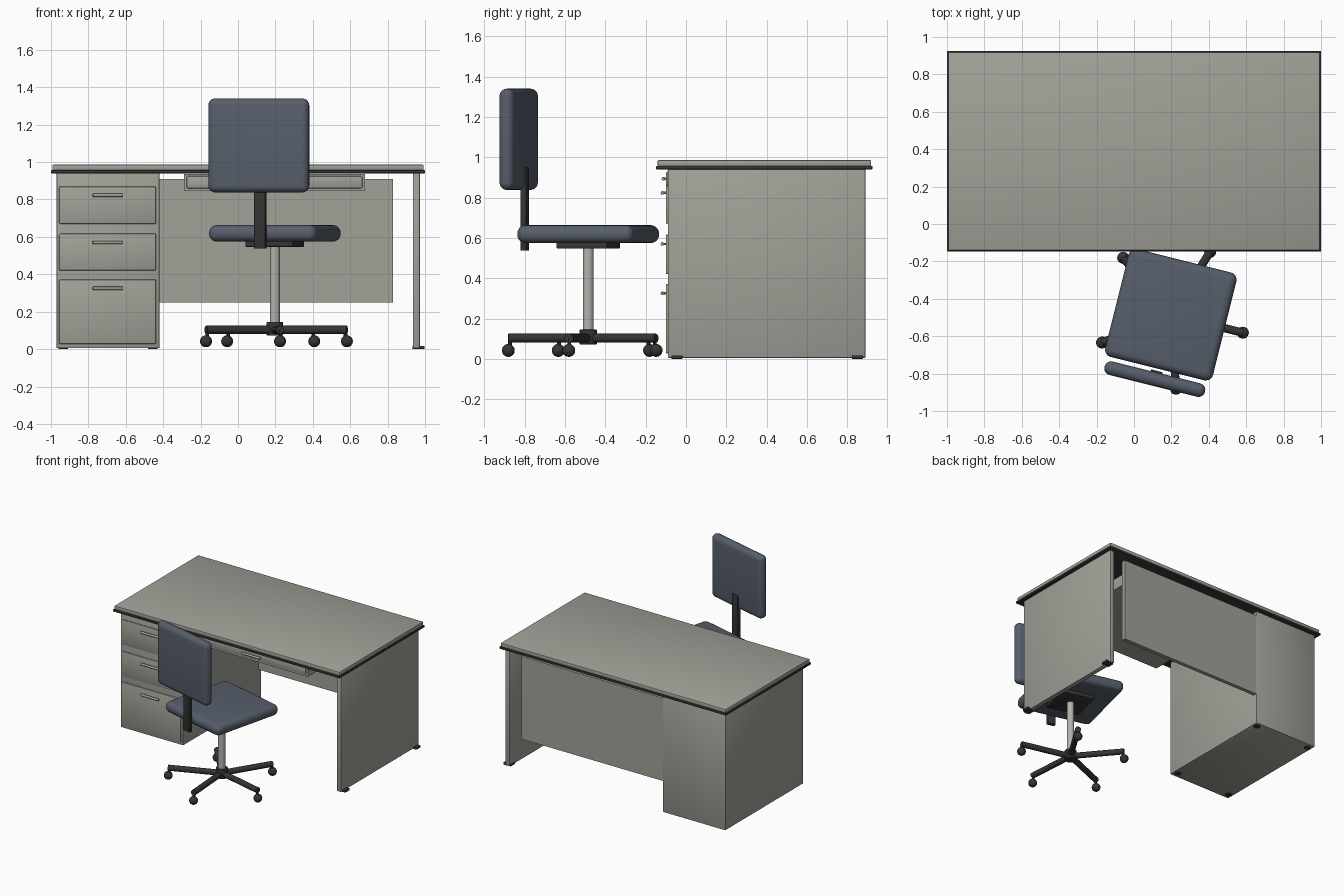
import bpy
import math
from mathutils import Matrix, Vector

if "Cube" in bpy.data.objects:
    bpy.data.objects.remove(bpy.data.objects["Cube"], do_unlink=True)


def material(name, r, g, b):
    m = bpy.data.materials.new(name)
    m.use_nodes = True
    m.diffuse_color = (r, g, b, 1)
    bsdf = m.node_tree.nodes["Principled BSDF"]
    bsdf.inputs["Base Color"].default_value = (r, g, b, 1)
    bsdf.inputs["Roughness"].default_value = 0.7
    return m


BEIGE = material("warm_grey_panel", 0.36, 0.36, 0.32)
BLACK = material("black_plastic", 0.035, 0.035, 0.034)
FABRIC = material("blue_grey_fabric", 0.095, 0.113, 0.147)
STEEL = material("pale_metal", 0.46, 0.45, 0.42)


def finish(name, mat, bevel=0, segments=2):
    ob = bpy.context.object
    ob.name = name
    ob.data.materials.append(mat)
    if bevel:
        mod = ob.modifiers.new("rounded_edges", "BEVEL")
        mod.width = bevel
        mod.segments = segments
        bpy.ops.object.modifier_apply(modifier=mod.name)
    bpy.ops.object.shade_smooth_by_angle(angle=math.radians(35))
    return ob


def box(name, mat, x, y, z, bevel=0, segments=2):
    """Box from (min, max) ranges."""
    centre = [(r[0] + r[1]) / 2 for r in (x, y, z)]
    bpy.ops.mesh.primitive_cube_add(size=1, location=centre)
    ob = bpy.context.object
    ob.scale = [r[1] - r[0] for r in (x, y, z)]
    bpy.ops.object.transform_apply(location=False, rotation=False, scale=True)
    return finish(name, mat, bevel, segments)


def rod(name, mat, start, end, radius, sides=16, bevel=0):
    a, b = Vector(start), Vector(end)
    bpy.ops.mesh.primitive_cylinder_add(
        vertices=sides, radius=radius, depth=(b - a).length, location=(a + b) / 2,
        rotation=(b - a).to_track_quat("Z", "Y").to_euler())
    return finish(name, mat, bevel)


# Desk top: pale slab on a slightly wider dark edging
box("top_edging", BLACK, (-1, 1), (-0.148, 0.925), (0.94, 0.957), 0.004)
box("desk_top", BEIGE, (-0.993, 0.993), (-0.141, 0.918), (0.955, 0.986), 0.006)

# Desk body
DEPTH = (-0.09, 0.89)
box("drawer_pedestal", BEIGE, (-0.97, -0.42), DEPTH, (0.005, 0.945), 0.004)
box("side_panel", BEIGE, (0.935, 0.972), DEPTH, (0.005, 0.945), 0.004)
box("modesty_panel", BEIGE, (-0.425, 0.83), (0.855, 0.885), (0.25, 0.91))


def handle(name, x, z, y):
    rod(name, BEIGE, (x - 0.08, y - 0.02, z), (x + 0.08, y - 0.02, z), 0.009, 12, 0.003)
    for i, dx in enumerate((-0.06, 0.06)):
        rod(f"{name}_post_{i + 1}", BEIGE, (x + dx, y - 0.02, z), (x + dx, y, z), 0.006, 8)


# Pedestal drawers
for i, (low, high) in enumerate(((0.67, 0.87), (0.42, 0.617), (0.027, 0.372))):
    box(f"drawer_front_{i + 1}", BEIGE, (-0.957, -0.438), (-0.1, -0.085), (low, high), 0.007)
    handle(f"drawer_handle_{i + 1}", -0.697, high - 0.047, -0.097)

# Shallow pencil drawer under the top
box("centre_drawer", BEIGE, (-0.29, 0.68), (-0.092, 0.68), (0.847, 0.935))
box("centre_drawer_front", BEIGE, (-0.275, 0.665), (-0.1, -0.085), (0.86, 0.925), 0.006)
handle("centre_drawer_handle", 0.195, 0.893, -0.092)

# Levelling feet
for i, y in enumerate((-0.045, 0.85)):
    box(f"side_panel_foot_{i + 1}", BLACK, (0.932, 0.998), (y - 0.027, y + 0.027), (0, 0.017), 0.003)
    for j, x in enumerate((-0.935, -0.455)):
        rod(f"pedestal_foot_{i + 1}_{j + 1}", BLACK, (x, y, 0), (x, y, 0.01), 0.025, 12)

# Swivel chair, built around its own axis and then turned into place
chair = [
    box("seat", FABRIC, (-0.297, 0.297), (-0.297, 0.297), (0.575, 0.663), 0.04, 5),
    box("backrest", FABRIC, (-0.277, 0.277), (-0.392, -0.318), (0.838, 1.34), 0.036, 5),
    box("back_support", BLACK, (-0.032, 0.032), (-0.34, -0.309), (0.537, 0.95), 0.004),
    box("seat_plate", BLACK, (-0.13, 0.13), (-0.13, 0.13), (0.547, 0.58), 0.004),
    rod("column", STEEL, (0, 0, 0.13), (0, 0, 0.55), 0.027, 24),
    rod("hub", BLACK, (0, 0, 0.072), (0, 0, 0.145), 0.044, 20, 0.004),
]
for i in range(5):
    a = math.radians(72 * i)
    tip = Vector((math.cos(a), math.sin(a), 0)) * 0.397
    up = Vector((0, 0, 0.103))
    chair.append(rod(f"base_arm_{i + 1}", BLACK, up, tip + up, 0.022))
    chair.append(rod(f"caster_stem_{i + 1}", BLACK, tip * 0.98 + Vector((0, 0, 0.04)),
                     tip * 0.98 + up, 0.01, 8))
    bpy.ops.mesh.primitive_uv_sphere_add(segments=20, ring_count=12, radius=0.032,
                                         location=tip + Vector((0, 0, 0.042)))
    chair.append(finish(f"caster_{i + 1}", BLACK))

place = Matrix.Translation((0.197, -0.485, 0)) @ Matrix.Rotation(math.radians(-14), 4, "Z")
bpy.context.view_layer.update()
for ob in chair:
    ob.matrix_world = place @ ob.matrix_world
